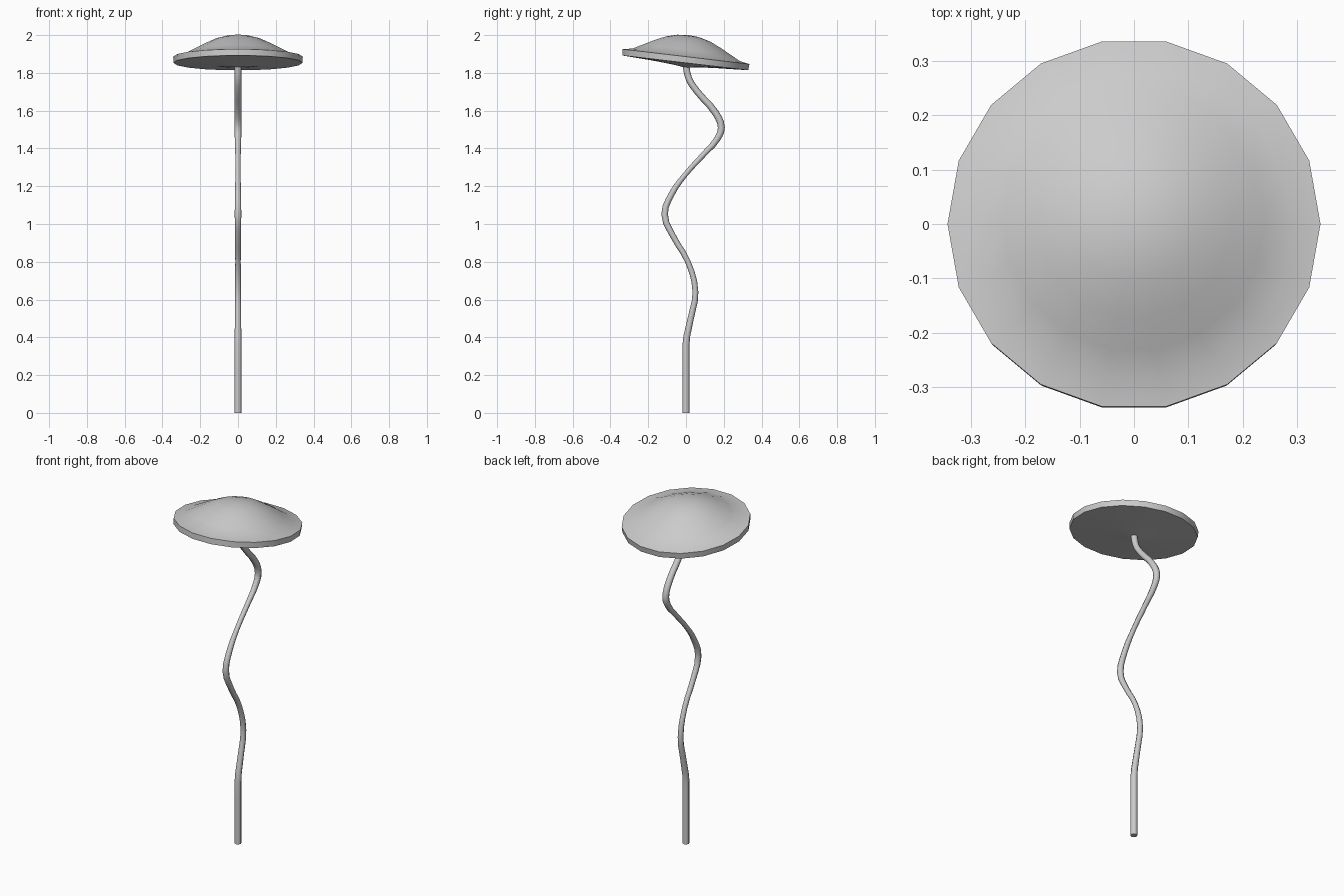
import bpy, bmesh
from math import cos, sin, pi, radians
from mathutils import Vector

if "Cube" in bpy.data.objects:
    bpy.data.objects.remove(bpy.data.objects["Cube"])

SIDES = 18


def smooth(ob, angle):
    bpy.ops.object.select_all(action='DESELECT')
    ob.select_set(True)
    bpy.context.view_layer.objects.active = ob
    bpy.ops.object.shade_smooth_by_angle(angle=radians(angle))


def lathe(name, profile, location, tilt):
    """Revolve (radius, height) points; radius 0 closes to a pole."""
    bm = bmesh.new()
    rings = []
    for r, h in profile:
        n = 1 if r == 0 else SIDES
        rings.append([bm.verts.new((r * cos(2 * pi * i / SIDES),
                                    r * sin(2 * pi * i / SIDES), h)) for i in range(n)])
    for a, b in zip(rings, rings[1:]):
        for i in range(SIDES):
            j = (i + 1) % SIDES
            quad = [a[i % len(a)], a[j % len(a)], b[j % len(b)], b[i % len(b)]]
            bm.faces.new(list(dict.fromkeys(quad)))
    bmesh.ops.recalc_face_normals(bm, faces=bm.faces)
    me = bpy.data.meshes.new(name)
    bm.to_mesh(me)
    bm.free()
    ob = bpy.data.objects.new(name, me)
    bpy.context.collection.objects.link(ob)
    ob.location = location
    ob.rotation_euler.x = tilt
    smooth(ob, 30)
    return ob


# Tilted cap: shallow dome, faceted rim, low cone underneath
lathe("cap", [(0, 0.115), (0.06, 0.110), (0.12, 0.094), (0.18, 0.067),
              (0.24, 0.036), (0.29, 0.010), (0.343, 0.0),
              (0.341, -0.033), (0.16, -0.042), (0.06, -0.050), (0, -0.058)],
      (0, 0.0, 1.886), radians(-6.7))

# Wavy stem: (y, z, radius), thinner between the bends
path = [(0, 0, .0185), (0, .36, .0185), (.025, .5, .0165), (.05, .64, .0155),
        (.01, .80, .0145), (-.065, .93, .0155), (-.113, 1.05, .0175),
        (-.075, 1.16, .016), (-.005, 1.26, .0135), (.095, 1.37, .0145),
        (.165, 1.45, .017), (.187, 1.51, .0185), (.155, 1.59, .0185),
        (.06, 1.70, .0175), (.015, 1.77, .0175), (-.002, 1.85, .0175)]
cu = bpy.data.curves.new("stem", 'CURVE')
cu.dimensions = '3D'
cu.bevel_depth = 1.0
cu.bevel_resolution = 2
cu.resolution_u = 3
cu.use_fill_caps = True
sp = cu.splines.new('BEZIER')
sp.bezier_points.add(len(path) - 1)
for bp, (y, z, r) in zip(sp.bezier_points, path):
    bp.co = Vector((0, y, z))
    bp.radius = r
    bp.handle_left_type = bp.handle_right_type = 'AUTO'
# Keep the foot straight
for i in (0, 1):
    bp = sp.bezier_points[i]
    bp.handle_left_type = bp.handle_right_type = 'FREE'
    bp.handle_left = bp.co - Vector((0, 0, 0.05))
    bp.handle_right = bp.co + Vector((0, 0, 0.05))
stem = bpy.data.objects.new("stem", cu)
bpy.context.collection.objects.link(stem)
bpy.ops.object.select_all(action='DESELECT')
stem.select_set(True)
bpy.context.view_layer.objects.active = stem
bpy.ops.object.convert(target='MESH')
smooth(bpy.context.view_layer.objects.active, 50)
